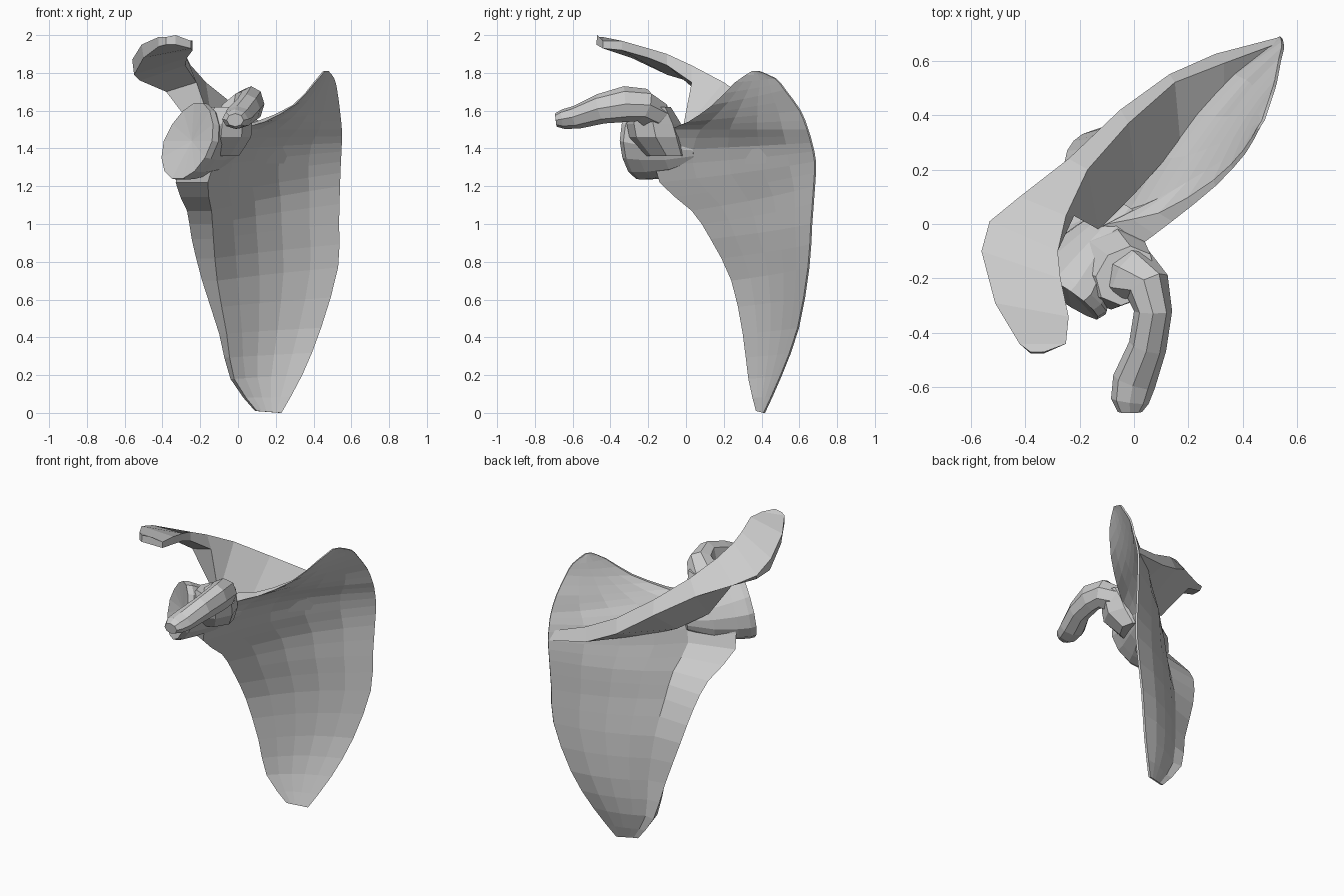
import bpy, bmesh, math
from mathutils import Vector as V


def spline(rings, steps):
    """Insert Catmull-Rom rings between the given ones."""
    out = []
    n = len(rings)
    for i in range(n - 1):
        a, b, c, d = (rings[min(max(j, 0), n - 1)] for j in (i - 1, i, i + 1, i + 2))
        for s in range(steps):
            t = s / steps
            out.append([0.5 * (2 * q + (r - p) * t + (2 * p - 5 * q + 4 * r - w) * t * t
                        + (3 * q - p - 3 * r + w) * t ** 3) for p, q, r, w in zip(a, b, c, d)])
    return out + [rings[-1]]


def loft(name, rings, steps=1, dish=None):
    bm = bmesh.new()
    rows = [[bm.verts.new(p) for p in r] for r in spline(rings, steps)]
    n = len(rows[0])
    for a, b in zip(rows, rows[1:]):
        for i in range(n):
            j = (i + 1) % n
            bm.faces.new((a[i], a[j], b[j], b[i]))
    start = bm.faces.new(rows[0])
    bm.faces.new(rows[-1])
    if dish:
        c = start.calc_center_median() + dish
        for v in bmesh.ops.poke(bm, faces=[start])['verts']:
            v.co = c
    bmesh.ops.recalc_face_normals(bm, faces=bm.faces)
    me = bpy.data.meshes.new(name)
    bm.to_mesh(me)
    bm.free()
    ob = bpy.data.objects.new(name, me)
    bpy.context.collection.objects.link(ob)
    return ob


# Blade: back lip xy, front lip xy, lip z, inner edge xyz, backward bow
blade_rows = [
    (.09, .38, .10, .37, .01, .23, .41, .0, 0),
    (-.04, .40, -.02, .33, .18, .34, .50, .20, .03),
    (-.10, .36, -.06, .30, .42, .44, .59, .45, .045),
    (-.19, .33, -.11, .24, .70, .53, .645, .77, .05),
    (-.245, .27, -.13, .13, .92, .535, .66, 1.0, .055),
    (-.27, .15, -.14, .03, 1.07, .54, .675, 1.2, .065),
    (-.33, -.05, -.16, -.14, 1.22, .545, .68, 1.33, .075),
    (-.27, -.08, -.09, -.16, 1.39, .55, .66, 1.43, .08),
    (-.10, .0, .02, -.08, 1.50, .55, .64, 1.5, .035),
    (.09, .04, .14, .01, 1.54, .54, .6, 1.6, .02),
    (.29, .16, .30, .14, 1.63, .525, .52, 1.71, .02),
    (.40, .27, .41, .26, 1.75, .51, .47, 1.77, .01),
    (.45, .35, .46, .35, 1.81, .48, .38, 1.81, 0),
]
back = V((-.7, .72, 0))
rings = []
for bx, by, fx, fy, zl, ex, ey, ze, bow in blade_rows:
    B, F, E = V((bx, by, zl)), V((fx, fy, zl)), V((ex, ey, ze))
    front = [F.lerp(E, t) + back * bow * math.sin(math.pi * t) for t in (.2, .4, .6, .8)]
    th = min(.025, (B - F).length * .5 + .004)
    rear = [p + back * th for p in reversed(front)]
    edge = E + back * .012
    rings.append([B, F] + front + [E, edge] + rear)
loft("blade", rings, 2)

# Spine widening into the acromion: upper edge, outer edge, lower outer, lower inner
spine_rows = [
    (.52, .66, 1.39, .53, .685, 1.33, .50, .66, 1.33, .50, .65, 1.38),
    (.33, .59, 1.44, .30, .625, 1.36, .31, .50, 1.32, .33, .50, 1.41),
    (.15, .52, 1.52, .13, .55, 1.43, .12, .28, 1.32, .17, .30, 1.42),
    (-.02, .37, 1.63, -.05, .42, 1.55, -.03, .14, 1.35, .01, .12, 1.44),
    (-.17, .2, 1.75, -.24, .24, 1.66, -.19, .03, 1.45, -.13, -.02, 1.49),
    (-.25, .03, 1.84, -.42, .10, 1.73, -.38, .06, 1.70, -.22, .03, 1.75),
    (-.28, -.10, 1.90, -.53, .01, 1.79, -.52, .0, 1.76, -.28, -.10, 1.84),
    (-.27, -.2, 1.93, -.56, -.10, 1.87, -.55, -.10, 1.79, -.27, -.2, 1.88),
    (-.24, -.34, 1.97, -.51, -.29, 1.95, -.5, -.29, 1.88, -.24, -.34, 1.92),
    (-.25, -.44, 1.97, -.42, -.44, 1.99, -.42, -.44, 1.94, -.25, -.44, 1.93),
    (-.33, -.47, 2.0, -.38, -.47, 1.99, -.38, -.475, 1.95, -.33, -.475, 1.95),
]
loft("spine_and_acromion", [[V(r[i:i + 3]) for i in (0, 3, 6, 9)] for r in spine_rows])

# Neck with pear-shaped shallow socket: centre, half width, half height
neck = [((-.265, -.255, 1.44), .16, .205), ((-.24, -.23, 1.435), .17, .205),
        ((-.20, -.17, 1.42), .145, .185), ((-.12, -.06, 1.40), .10, .14),
        ((-.03, .06, 1.39), .04, .07)]
rings = []
for c, w, h in neck:
    ring = []
    for k in range(14):
        a = 2 * math.pi * k / 14
        s = math.sin(a)
        ring.append(V(c) + V((.8, -.6, 0)) * w * math.cos(a) * (1 - .15 * max(s, 0))
                    + V((.28, -.05, 1)) * h * s)
    rings.append(ring)
loft("socket_neck", rings, 1, V((.02, .022, 0)))

# Root block joining socket, blade and hook: centre xy, half sizes along and across, z
rings = []
for cx, cy, a, b, z in [(-.11, -.11, .13, .10, 1.36), (-.08, -.15, .15, .15, 1.46),
                        (-.07, -.17, .15, .14, 1.53), (-.03, -.19, .12, .10, 1.62)]:
    rings.append([V((cx, cy, z)) + V((.75, .66, 0)) * a * math.cos(math.pi * k / 4)
                  + V((-.66, .75, 0)) * b * math.sin(math.pi * k / 4) for k in range(8)])
loft("coracoid_root", rings)

# Hooked coracoid process: centre, half width, half height
hook = [((-.06, -.16, 1.52), .11, .08), ((-.005, -.19, 1.585), .11, .09),
        ((.05, -.23, 1.63), .085, .09), ((.07, -.32, 1.635), .07, .095),
        ((.05, -.45, 1.61), .07, .08), ((.0, -.58, 1.565), .08, .062),
        ((-.015, -.65, 1.555), .07, .052), ((-.015, -.69, 1.55), .045, .035)]
rings = []
for i, (c, w, h) in enumerate(hook):
    d = V(hook[min(i + 1, len(hook) - 1)][0]) - V(hook[max(i - 1, 0)][0])
    side = d.cross(V((0, 0, 1))).normalized()
    up = side.cross(d).normalized()
    rings.append([V(c) + side * w * math.cos(math.pi * k / 4) + up * h * math.sin(math.pi * k / 4)
                  for k in range(8)])
loft("coracoid_hook", rings)
